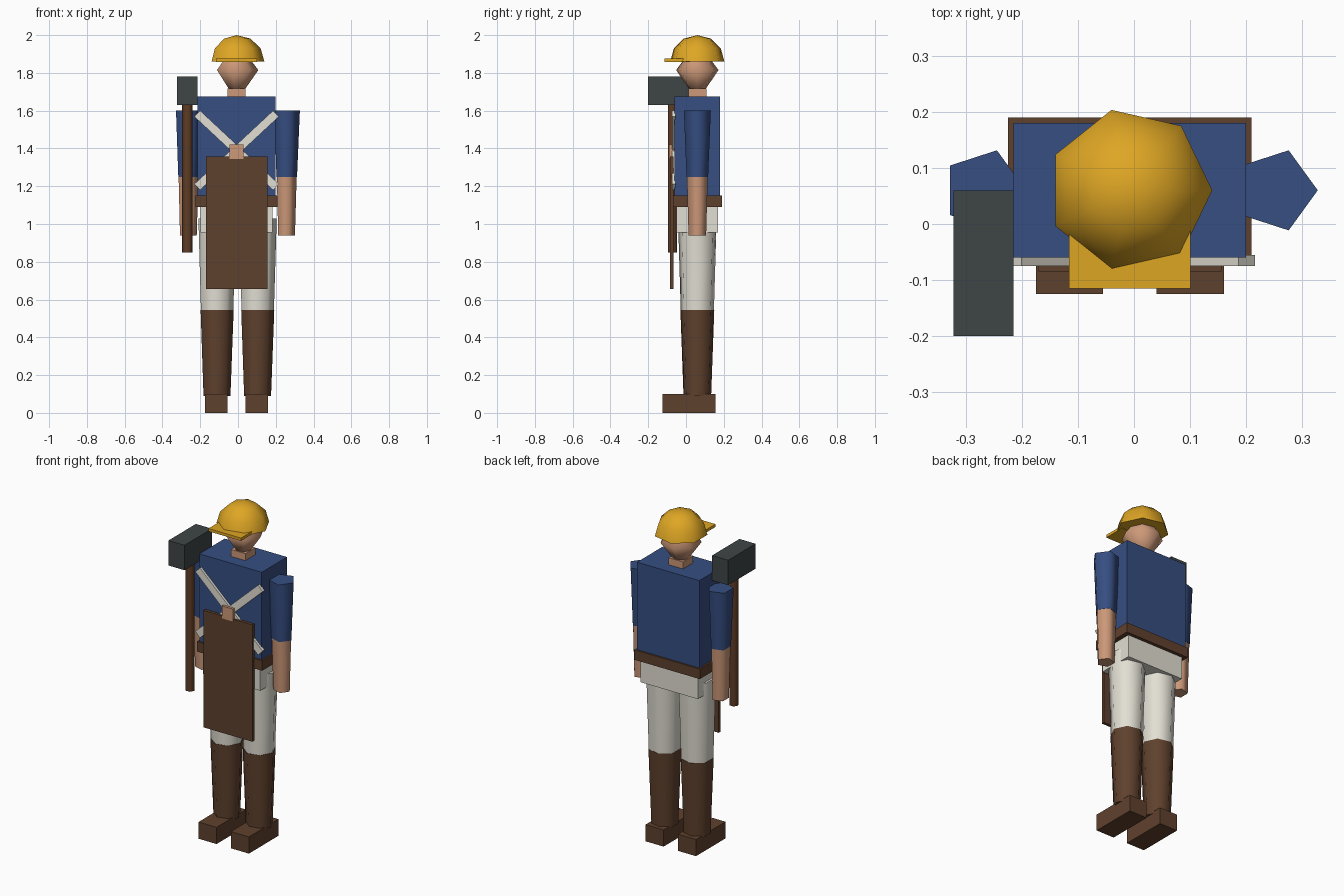
import bpy, bmesh, math
from mathutils import Matrix

cube = bpy.data.objects.get("Cube")
if cube:
    bpy.data.objects.remove(cube)


def material(name, r, g, b):
    """Make a flat material from 0-255 display colour."""
    lin = [((c / 255 + 0.055) / 1.055) ** 2.4 for c in (r, g, b)] + [1]
    m = bpy.data.materials.new(name)
    m.use_nodes = True
    m.diffuse_color = lin
    m.node_tree.nodes["Principled BSDF"].inputs["Base Color"].default_value = lin
    return m


YELLOW = material("helmet yellow", 222, 166, 36)
BLUE = material("shirt blue", 54, 78, 130)
BROWN = material("leather brown", 95, 65, 45)
WOOD = material("wood brown", 95, 60, 38)
SKIN = material("skin", 204, 152, 120)
CLOTH = material("cloth off white", 226, 223, 211)
IRON = material("iron grey", 62, 69, 69)

CX, CY = -0.0075, 0.06  # body axis


def finish(name, bm, mat, smooth=0):
    bmesh.ops.recalc_face_normals(bm, faces=bm.faces)
    me = bpy.data.meshes.new(name)
    bm.to_mesh(me)
    bm.free()
    me.materials.append(mat)
    ob = bpy.data.objects.new(name, me)
    bpy.context.collection.objects.link(ob)
    if smooth:
        bpy.ops.object.select_all(action="DESELECT")
        ob.select_set(True)
        bpy.context.view_layer.objects.active = ob
        bpy.ops.object.shade_smooth_by_angle(angle=math.radians(smooth))
    return ob


def box(name, mat, x, y, z, turn=0):
    """Box from (min, max) ranges, optionally turned about its own y axis."""
    bm = bmesh.new()
    size = [b - a for a, b in (x, y, z)]
    mid = [(a + b) / 2 for a, b in (x, y, z)]
    m = (Matrix.Translation(mid) @ Matrix.Rotation(math.radians(turn), 4, "Y")
         @ Matrix.Diagonal((*size, 1)))
    bmesh.ops.create_cube(bm, size=1, matrix=m)
    return finish(name, bm, mat)


def lathe(name, mat, x, y, sides, profile, smooth=75):
    """Stack of polygon rings from (radius, z); radius 0 makes a point."""
    bm = bmesh.new()
    rings = []
    for r, z in profile:
        n = sides if r else 1
        rings.append([bm.verts.new((x + r * math.cos(math.tau * i / sides),
                                    y + r * math.sin(math.tau * i / sides), z))
                      for i in range(n)])
    for low, high in zip(rings, rings[1:]):
        for i in range(sides):
            j = (i + 1) % sides
            top = [high[j], high[i]] if len(high) > 1 else [high[0]]
            bm.faces.new([low[i], low[j]] + top)
    for ring in (rings[0], rings[-1]):
        if len(ring) > 1:
            bm.faces.new(ring)
    return finish(name, bm, mat, smooth)


def centred(half, mid=CX):
    return (mid - half, mid + half)


# Trunk
box("torso", BLUE, centred(0.207), centred(0.12, CY), (1.15, 1.675))
box("belt", BROWN, centred(0.217), centred(0.13, CY), (1.09, 1.15))
box("hips", CLOTH, centred(0.19), centred(0.11, CY), (0.955, 1.09))

# Crossed chest straps
for name, turn in (("strap_down_left", 43), ("strap_down_right", -43)):
    box(name, CLOTH, centred(0.285), (-0.075, -0.055), (1.368, 1.412), turn)

# Head, neck and helmet
box("neck", SKIN, centred(0.048), centred(0.048, CY), (1.66, 1.717))
lathe("head", SKIN, CX, CY, 7,
      [(0.035, 1.70), (0.115, 1.815), (0.035, 1.92)])
dome = [(0.147 * math.cos(math.radians(a)), 1.86 + 0.14 * math.sin(math.radians(a)))
        for a in (0, 30, 60)]
lathe("helmet", YELLOW, CX, CY, 7, dome + [(0, 2.0)])
box("helmet_brim", YELLOW, centred(0.108), (-0.115, 0.02), (1.858, 1.875))

# Arms and legs
for side, s in (("left", 1), ("right", -1)):
    ax, lx = CX + s * 0.26, CX + s * 0.1075
    lathe(side + "_sleeve", BLUE, ax, CY, 5, [(0.06, 1.25), (0.075, 1.6)])
    lathe(side + "_forearm", SKIN, ax, CY, 5, [(0.049, 0.94), (0.058, 1.25)])
    lathe(side + "_thigh", CLOTH, lx, CY, 7, [(0.09, 0.54), (0.105, 1.03)])
    lathe(side + "_boot", BROWN, lx, CY, 7, [(0.075, 0.09), (0.092, 0.545)])
    box(side + "_foot", BROWN, centred(0.06, lx), (-0.125, 0.155), (0, 0.1))

# Long apron with its clip
box("apron", BROWN, centred(0.163), (-0.085, -0.067), (0.655, 1.357))
box("apron_clip", SKIN, centred(0.037), (-0.09, -0.06), (1.345, 1.42))

# Hammer by the right arm
lathe("hammer_handle", WOOD, -0.268, -0.072, 6, [(0.028, 0.85), (0.028, 1.64)])
box("hammer_head", IRON, (-0.322, -0.215), (-0.2, 0.06), (1.63, 1.78))
